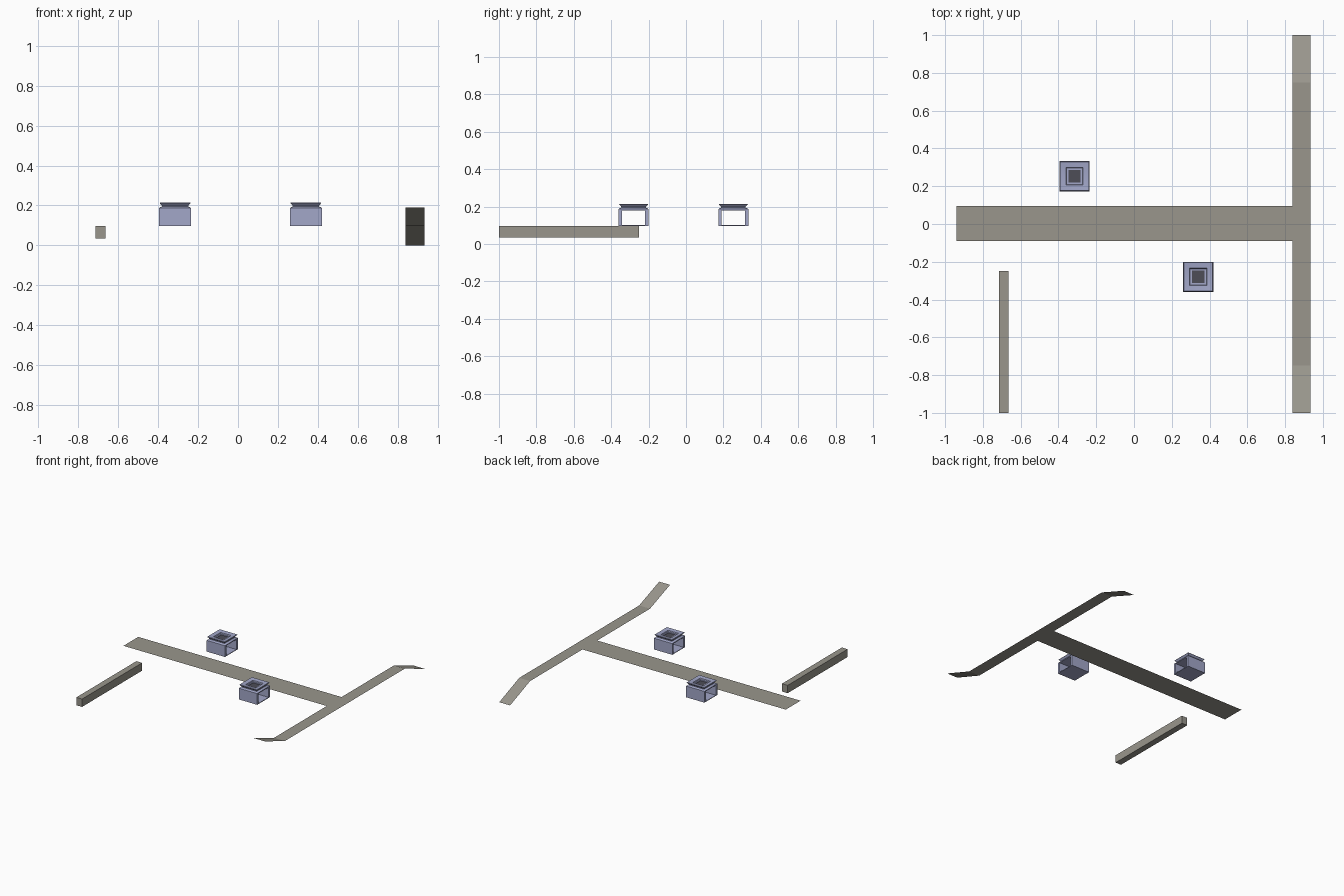
import bpy
import bmesh
from math import radians

cube = bpy.data.objects.get("Cube")
if cube:
    bpy.data.objects.remove(cube, do_unlink=True)


def material(name, rgb):
    m = bpy.data.materials.new(name)
    m.use_nodes = True
    m.diffuse_color = (*rgb, 1)
    m.node_tree.nodes["Principled BSDF"].inputs["Base Color"].default_value = (*rgb, 1)
    return m


STONE = material("warm grey stone", (0.32, 0.305, 0.265))
LAVENDER = material("lavender wall", (0.36, 0.385, 0.58))
DARK = material("dark grey vent", (0.075, 0.075, 0.095))


def finish(name, bm, *mats):
    mesh = bpy.data.meshes.new(name)
    bm.to_mesh(mesh)
    bm.free()
    for m in mats:
        mesh.materials.append(m)
    obj = bpy.data.objects.new(name, mesh)
    bpy.context.collection.objects.link(obj)
    return obj


def add_box(bm, lo, hi):
    geo = bmesh.ops.create_cube(bm, size=1)
    for v in geo["verts"]:
        v.co = [hi[i] if v.co[i] > 0 else lo[i] for i in range(3)]


def strip(name, x0, x1, profile):
    """Thin sheet that follows a (y, z) profile."""
    bm = bmesh.new()
    rows = [[bm.verts.new((x, y, z)) for x in (x0, x1)] for y, z in profile]
    for a, b in zip(rows, rows[1:]):
        bm.faces.new((a[0], a[1], b[1], b[0]))
    return finish(name, bm, STONE)


# Paths: long walkway and cross walkway with a rising and a falling ramp
strip("main_walkway", -0.94, 0.84, [(-0.09, 0.097), (0.095, 0.097)])
strip("cross_walkway", 0.84, 0.935,
      [(-1, 0.19), (-0.75, 0.097), (0.75, 0.097), (1, 0)])

# Low wall
bm = bmesh.new()
add_box(bm, (-0.715, -1, 0.035), (-0.665, -0.25, 0.097))
finish("low_wall", bm, STONE)

# Roof profile: half width and height of each square ring, outside to centre
ROOF = [(0.08, 0.18), (0.08, 0.186), (0.075, 0.191), (0.066, 0.194),
        (0.066, 0.199), (0.078, 0.212), (0.076, 0.215), (0.046, 0.21),
        (0.043, 0.202), (0.033, 0.202), (0.033, 0.198)]


def hut(name, cx, cy):
    # Walls open along x, with a thin floor
    bm = bmesh.new()
    h, inner, base, top = 0.08, 0.062, 0.097, 0.18
    for s in (-1, 1):
        y0, y1 = sorted((s * inner, s * h))
        add_box(bm, (-h, y0, base), (h, y1, top))
    add_box(bm, (-h, -inner, base), (h, inner, base + 0.005))
    walls = finish(name + "_walls", bm, LAVENDER)

    # Lofted roof with a sunken dark vent
    bm = bmesh.new()
    rings = [[bm.verts.new((sx * r, sy * r, z))
              for sx, sy in ((-1, -1), (1, -1), (1, 1), (-1, 1))] for r, z in ROOF]
    for a, b in zip(rings, rings[1:]):
        for i in range(4):
            j = (i + 1) % 4
            bm.faces.new((a[i], a[j], b[j], b[i]))
    bm.faces.new(rings[-1]).material_index = 1
    bm.faces.new(rings[0][::-1])
    roof = finish(name + "_roof", bm, LAVENDER, DARK)
    for obj in (walls, roof):
        obj.location = (cx, cy, 0)
    bpy.ops.object.select_all(action="DESELECT")
    roof.select_set(True)
    bpy.context.view_layer.objects.active = roof
    bpy.ops.object.shade_smooth_by_angle(angle=radians(30))


hut("back_hut", -0.315, 0.253)
hut("front_hut", 0.34, -0.28)
